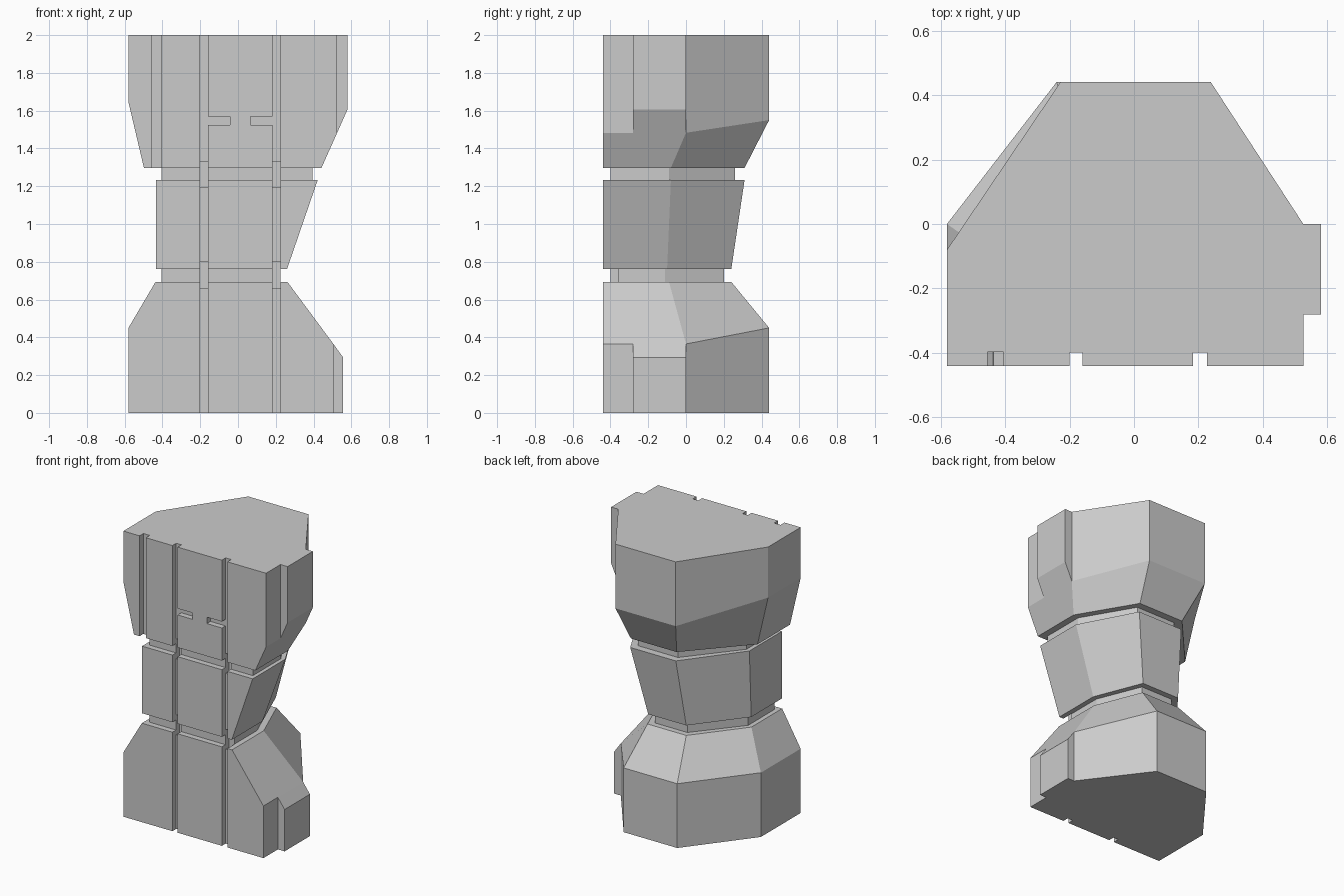
import bpy, bmesh

if "Cube" in bpy.data.objects:
    bpy.data.objects.remove(bpy.data.objects["Cube"])


def make_object(name, bm):
    bmesh.ops.recalc_face_normals(bm, faces=bm.faces)
    mesh = bpy.data.meshes.new(name)
    bm.to_mesh(mesh)
    bm.free()
    obj = bpy.data.objects.new(name, mesh)
    bpy.context.collection.objects.link(obj)
    return obj


def loft(name, rings):
    """Closed solid through rings of 3D points."""
    bm = bmesh.new()
    loops = [[bm.verts.new(p) for p in ring] for ring in rings]
    n = len(loops[0])
    for a, b in zip(loops, loops[1:]):
        for i in range(n):
            j = (i + 1) % n
            bm.faces.new((a[i], a[j], b[j], b[i]))
    bm.faces.new(loops[0][::-1])
    bm.faces.new(loops[-1])
    return make_object(name, bm)


def ring(left, right, front, side_l, side_r, back_l, back_r, back, z):
    """Six-sided plan; z is one height or (left, right, back) heights."""
    zl, zr, zb = z if isinstance(z, tuple) else (z, z, z)
    return [(left, front, zl), (right, front, zr), (right, side_r, zr),
            (back_r, back, zb), (back_l, back, zb), (left, side_l, zl)]


# Stacked torso blocks and recessed necks
low = (-0.58, 0.505, -0.44, 0, 0, -0.24, 0.175, 0.44)
top = (-0.58, 0.525, -0.44, -0.08, 0, -0.228, 0.238, 0.44)
parts = [
    loft("lower_block", [
        ring(*low, 0), ring(*low, (0.45, 0.365, 0.45)),
        ring(-0.437, 0.262, -0.44, -0.10, -0.09, -0.17, 0.13, 0.24, 0.693)]),
    loft("lower_neck", [
        ring(-0.405, 0.225, -0.40, -0.11, -0.11, -0.15, 0.10, 0.20, z) for z in (0.693, 0.763)]),
    loft("middle_block", [
        ring(-0.435, 0.26, -0.44, -0.10, -0.10, -0.17, 0.125, 0.24, 0.763),
        ring(-0.435, 0.422, -0.44, -0.08, -0.08, -0.138, 0.215, 0.31, 1.233)]),
    loft("upper_neck", [
        ring(-0.405, 0.395, -0.40, -0.09, -0.09, -0.12, 0.19, 0.26, z) for z in (1.233, 1.297)]),
    loft("upper_block", [
        ring(-0.498, 0.442, -0.44, -0.08, -0.08, -0.145, 0.21, 0.31, 1.297),
        ring(*top, (1.645, 1.483, 1.55)), ring(*top, 2)]),
]

# Raised pads on the right side
for name, profile in (
        ("lower_side_pad", [(0.505, 0), (0.557, 0), (0.557, 0.293), (0.505, 0.365)]),
        ("upper_side_pad", [(0.525, 2), (0.58, 2), (0.58, 1.607), (0.525, 1.483)])):
    loft(name, [[(x, y, z) for x, z in profile] for y in (-0.28, 0)])

# Groove cutter boxes: x range, floor y, z range
boxes = [(-0.455, -0.405, -0.397, 1.27, 2.1),
         (-0.16 - 0.02, -0.043, -0.4, 1.525, 1.57),
         (0.067, 0.20, -0.4, 1.525, 1.57)]
for x0, x1 in ((-0.2, -0.16), (0.183, 0.226)):
    boxes.append((x0, x1, -0.398, -0.1, 2.1))
    boxes += [(x0, x1, -0.36, z - 0.07, z + 0.07) for z in (0.73, 1.262)]
bm = bmesh.new()
for x0, x1, y, z0, z1 in boxes:
    verts = bmesh.ops.create_cube(bm, size=1)["verts"]
    for v in verts:
        v.co = (x1 if v.co.x > 0 else x0, y if v.co.y > 0 else -0.6, z1 if v.co.z > 0 else z0)
cutter = make_object("groove_cutter", bm)
cutter.hide_render = True

# Carve the grooves and bake the result
for obj in parts:
    mod = obj.modifiers.new("grooves", "BOOLEAN")
    mod.operation, mod.solver, mod.object = "DIFFERENCE", "EXACT", cutter
    mod.use_self = True
graph = bpy.context.evaluated_depsgraph_get()
baked = [bpy.data.meshes.new_from_object(o.evaluated_get(graph)) for o in parts]
for obj, mesh in zip(parts, baked):
    obj.modifiers.clear()
    obj.data = mesh
bpy.data.objects.remove(cutter)
